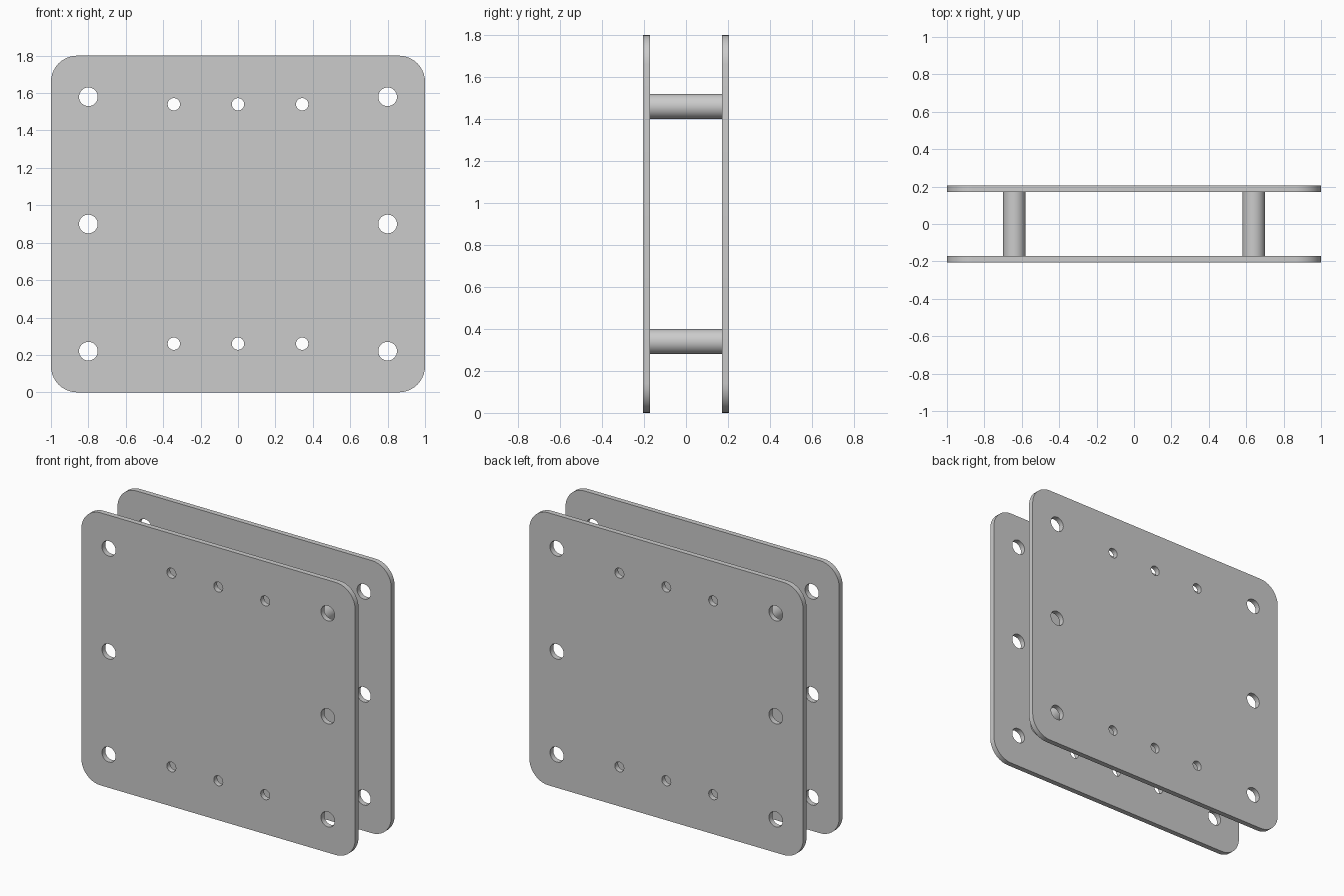
import bpy, bmesh
from math import sin, cos, pi

if "Cube" in bpy.data.objects:
    bpy.data.objects.remove(bpy.data.objects["Cube"])

W, H, R = 1.0, 1.8, 0.14          # half width, height, corner radius
INNER, OUTER = 0.171, 0.206       # plate faces along y


def arc(cx, cz, r, start, end, n):
    return [(cx + r * cos(start + (end - start) * i / n),
             cz + r * sin(start + (end - start) * i / n)) for i in range(n + 1)]


def circle(cx, cz, r, n=32):
    return arc(cx, cz, r, 0, 2 * pi, n)[:-1]


def finish(obj):
    bpy.ops.object.select_all(action='DESELECT')
    obj.select_set(True)
    bpy.context.view_layer.objects.active = obj
    bpy.ops.object.shade_smooth_by_angle(angle=pi / 6)


def plate(name, loops, y):
    # flat filled outline with holes, extruded and stood upright
    curve = bpy.data.curves.new(name, 'CURVE')
    curve.dimensions = '2D'
    curve.fill_mode = 'BOTH'
    curve.extrude = (OUTER - INNER) / 2
    for pts in loops:
        s = curve.splines.new('POLY')
        s.points.add(len(pts) - 1)
        for p, (x, z) in zip(s.points, pts):
            p.co = (x, z, 0, 1)
        s.use_cyclic_u = True
    obj = bpy.data.objects.new(name, curve)
    bpy.context.collection.objects.link(obj)
    obj.location.y = y
    obj.rotation_euler.x = pi / 2
    bpy.ops.object.select_all(action='DESELECT')
    obj.select_set(True)
    bpy.context.view_layer.objects.active = obj
    bpy.ops.object.convert(target='MESH')
    obj = bpy.context.object
    bm = bmesh.new()
    bm.from_mesh(obj.data)
    bmesh.ops.remove_doubles(bm, verts=bm.verts, dist=1e-5)
    bmesh.ops.recalc_face_normals(bm, faces=bm.faces)
    bm.to_mesh(obj.data)
    bm.free()
    finish(obj)


# rounded outline
outline = []
corners = [(W - R, H - R), (R - W, H - R), (R - W, R), (W - R, R)]
for i, (cx, cz) in enumerate(corners):
    outline += arc(cx, cz, R, i * pi / 2, (i + 1) * pi / 2, 10)

# large side holes and small holes along the top and bottom
loops = [outline]
loops += [circle(x, z, 0.05) for x in (-0.8, 0.8) for z in (0.22, 0.9, 1.58)]
loops += [circle(x, z, 0.033) for x in (-0.343, 0, 0.343) for z in (0.26, 1.54)]

mid = (INNER + OUTER) / 2
plate("front_plate", loops, -mid)
plate("back_plate", loops, mid)

# four round spacers between the plates
for x, side in ((-0.64, "left"), (0.64, "right")):
    for z, level in ((0.34, "lower"), (1.46, "upper")):
        bpy.ops.mesh.primitive_cylinder_add(
            vertices=32, radius=0.06, depth=2 * INNER,
            location=(x, 0, z), rotation=(pi / 2, 0, 0))
        obj = bpy.context.object
        obj.name = f"{level}_{side}_spacer"
        finish(obj)
